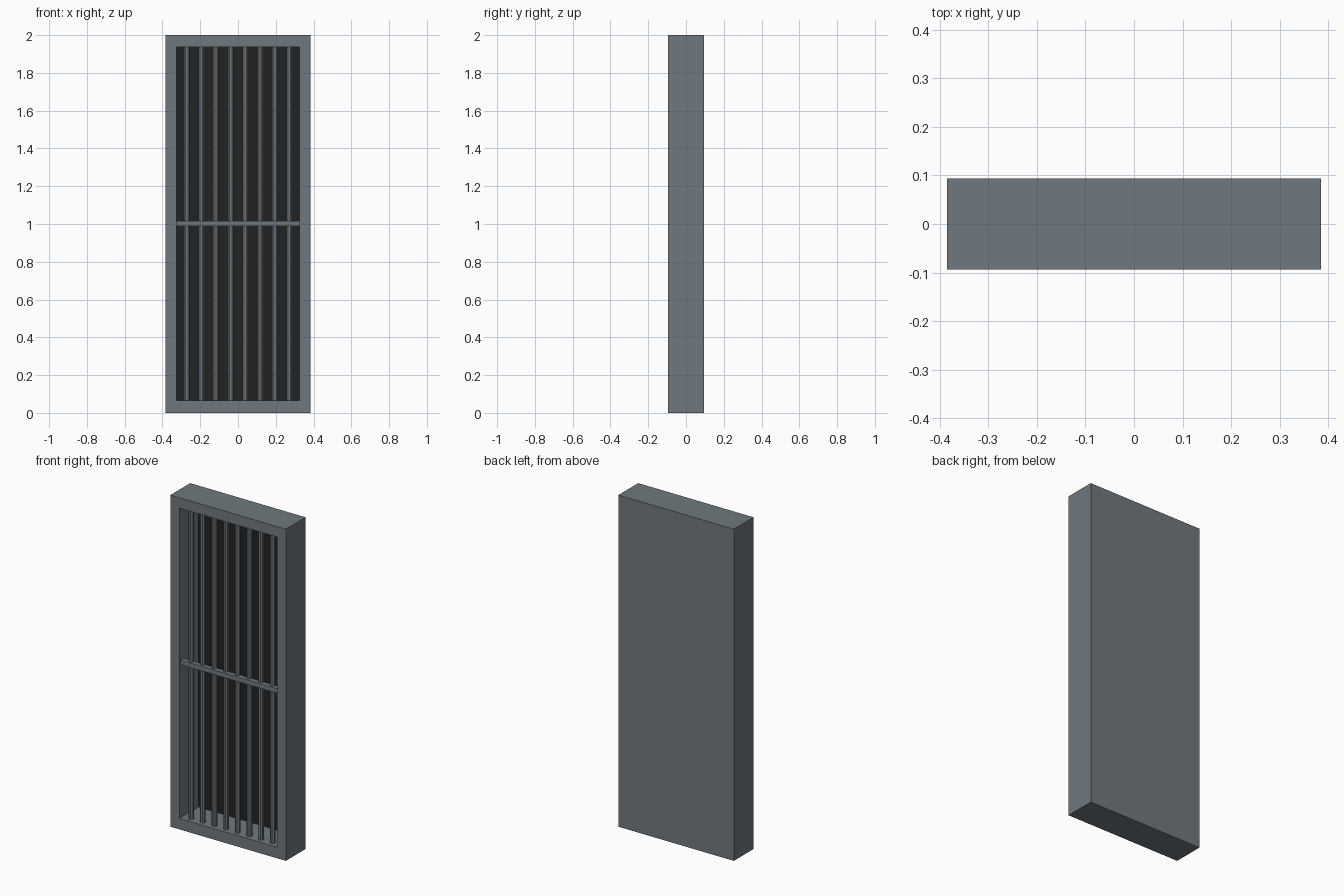
import bpy, bmesh, math
from mathutils import Matrix, Vector

if "Cube" in bpy.data.objects:
    bpy.data.objects.remove(bpy.data.objects["Cube"])

W, D, H = 0.77, 0.188, 2.0           # outer size
IN_X, IN_Z0, IN_Z1 = 0.325, 0.066, 1.937   # opening
BACK_Y = 0.087                       # depth of the recess floor


def material(name, rgb):
    m = bpy.data.materials.new(name)
    m.diffuse_color = (*rgb, 1)
    m.use_nodes = True
    m.node_tree.nodes["Principled BSDF"].inputs["Base Color"].default_value = m.diffuse_color
    return m


steel = material("grey steel", (0.16, 0.19, 0.21))
dark = material("dark interior", (0.016, 0.016, 0.016))


def finish(name, bm, mats):
    bmesh.ops.recalc_face_normals(bm, faces=bm.faces)
    me = bpy.data.meshes.new(name)
    bm.to_mesh(me)
    bm.free()
    for m in mats:
        me.materials.append(m)
    ob = bpy.data.objects.new(name, me)
    bpy.context.collection.objects.link(ob)
    return ob


# Door frame: a block with its front inset and pushed back, dark recess floor
bm = bmesh.new()
bmesh.ops.create_cube(bm, size=1, matrix=Matrix.Translation((0, 0, H / 2)) @ Matrix.Diagonal((W, D, H, 1)))
front = min(bm.faces, key=lambda f: f.calc_center_median().y)
bmesh.ops.inset_region(bm, faces=[front], thickness=0.06)
for v in front.verts:
    v.co.x = math.copysign(IN_X, v.co.x)
    v.co.z = IN_Z0 if v.co.z < 1 else IN_Z1
floor = bmesh.ops.extrude_face_region(bm, geom=[front])["geom"]
bmesh.ops.delete(bm, geom=[front], context='FACES_ONLY') if front.is_valid else None
for v in (g for g in floor if isinstance(g, bmesh.types.BMVert)):
    v.co.y = BACK_Y
for f in floor:
    if isinstance(f, bmesh.types.BMFace):
        f.material_index = 1
finish("door_frame", bm, [steel, dark])

# Eight upright bars, octagonal
BAR_Y, R = -0.057, 0.0145 / math.cos(math.pi / 8)
for i in range(8):
    bm = bmesh.new()
    x = (i - 3.5) * 0.0777
    bmesh.ops.create_cone(bm, cap_ends=True, segments=8, radius1=R, radius2=R,
                          depth=IN_Z1 - IN_Z0,
                          matrix=Matrix.Translation((x, BAR_Y, (IN_Z0 + IN_Z1) / 2))
                          @ Matrix.Rotation(math.pi / 8, 4, 'Z'))
    finish(f"upright_bar_{i + 1}", bm, [steel])

# Cross bar just in front of the uprights
bm = bmesh.new()
bmesh.ops.create_cube(bm, size=1, matrix=Matrix.Translation((0, -0.069, 1.003))
                      @ Matrix.Diagonal((2 * IN_X, 0.03, 0.028, 1)))
finish("cross_bar", bm, [steel])
